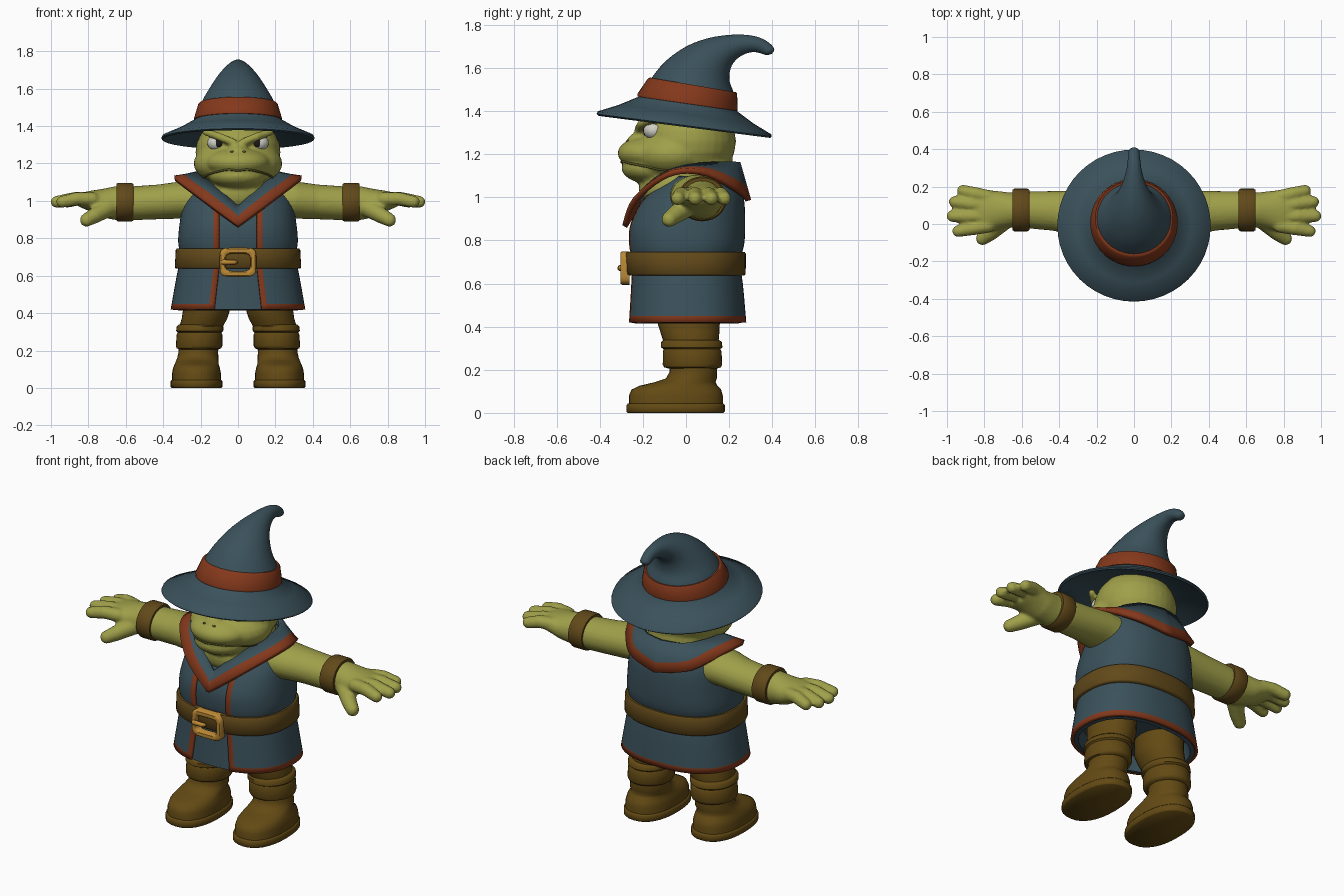
import bpy, bmesh, math
from mathutils import Vector as V
from mathutils.bvhtree import BVHTree

if "Cube" in bpy.data.objects:
    bpy.data.objects.remove(bpy.data.objects["Cube"])

def material(name, r, g, b):
    m = bpy.data.materials.new(name)
    m.diffuse_color = (r, g, b, 1)
    m.use_nodes = True
    m.node_tree.nodes["Principled BSDF"].inputs["Base Color"].default_value = m.diffuse_color
    return m

SKIN = material("olive skin", .35, .35, .068)
BLUE = material("slate blue cloth", .043, .083, .105)
RED = material("rust trim", .23, .04, .011)
BOOT = material("brown boot leather", .125, .068, .007)
LEATHER = material("brown belt leather", .12, .066, .010)
GOLD = material("gold buckle", .5, .25, .035)
WHITE = material("eye white", .62, .62, .56)
DARK = material("dark pupil", .012, .011, .010)
MOUTH = material("dark mouth", .09, .09, .018)

# ---------- helpers ----------
def make(name, parts, mats, rule=None, angle=50):
    """parts: list of (verts, faces); rule(face number) -> material index"""
    vs, fs = [], []
    for v, f in parts:
        fs += [[i + len(vs) for i in q] for q in f]
        vs += v
    me = bpy.data.meshes.new(name)
    me.from_pydata([tuple(v) for v in vs], [], fs)
    for m in mats:
        me.materials.append(m)
    if rule:
        for p in me.polygons:
            p.material_index = rule(p.index)
    bm = bmesh.new()
    bm.from_mesh(me)
    bmesh.ops.recalc_face_normals(bm, faces=bm.faces)
    bm.to_mesh(me)
    bm.free()
    ob = bpy.data.objects.new(name, me)
    bpy.context.collection.objects.link(ob)
    bpy.ops.object.select_all(action='DESELECT')
    ob.select_set(True)
    bpy.context.view_layer.objects.active = ob
    bpy.ops.object.shade_smooth_by_angle(angle=math.radians(angle))
    return ob

def loft(rings, cap=True, wrap=False, closed=True):
    n, m = len(rings[0]), len(rings)
    vs = [p for r in rings for p in r]
    fs = [[i * n + j, i * n + (j + 1) % n, (i + 1) % m * n + (j + 1) % n, (i + 1) % m * n + j]
          for i in range(m if wrap else m - 1) for j in range(n if closed else n - 1)]
    if cap and not wrap:
        fs += [list(range(n)), list(range((m - 1) * n, m * n))]
    return vs, fs

def spow(a, p):
    return math.copysign(abs(a) ** p, a)

def ring(c, u, v, n=32, p=1):
    c, u, v = V(c), V(u), V(v)
    return [c + u * spow(math.cos(2 * math.pi * i / n), p) + v * spow(math.sin(2 * math.pi * i / n), p)
            for i in range(n)]

def flat(z, cx, cy, rx, ry, p=1):
    return ring((cx, cy, z), (rx, 0, 0), (0, ry, 0), 32, p)

def ball(c, r, n=24):
    c = V(c)
    k = [math.pi * (i + .15) / (n / 2 + .3) for i in range(n // 2 + 1)]
    return loft([flat(c.z - r[2] * math.cos(a), c.x, c.y, r[0] * math.sin(a), r[1] * math.sin(a)) for a in k])

def tube(path, radii, n=16):
    """radii: (sideways, vertical) pairs or single numbers"""
    path, rings = [V(p) for p in path], []
    for i, p in enumerate(path):
        t = (path[min(i + 1, len(path) - 1)] - path[max(i - 1, 0)]).normalized()
        s = t.cross(V((0, 0, 1))).normalized()
        a, b = radii[i] if isinstance(radii[i], tuple) else (radii[i], radii[i])
        rings.append(ring(p, s * a, s.cross(t) * b, n))
    return loft(rings)

def limb(path, radii):
    return [tube(path, radii)] + [ball(p, (r, r, r), 16) for p, r in zip(path, radii)]

def smooth(pts, k):
    """Catmull-Rom through points of any size"""
    pts = [V(p) for p in pts]
    q, out = [pts[0]] + pts + [pts[-1]], []
    for i in range(1, len(q) - 2):
        a, b, c, d = q[i - 1:i + 3]
        for j in range(k):
            t = j / k
            out.append((b * 2 + (c - a) * t + (a * 2 - b * 5 + c * 4 - d) * t * t
                        + (b * 3 - a - c * 3 + d) * t ** 3) / 2)
    return out + [pts[-1]]

def modify(ob, kind, **kw):
    m = ob.modifiers.new(kind.title(), kind)
    for k, v in kw.items():
        setattr(m, k, v)

def mirror(ob):
    modify(ob, 'MIRROR', use_mirror_merge=False)

def blob(name, parts, voxel, times):
    ob = make(name, parts, [SKIN])
    modify(ob, 'REMESH', mode='VOXEL', voxel_size=voxel, use_smooth_shade=True)
    modify(ob, 'SMOOTH', factor=.5, iterations=times)
    return ob

# ---------- torso clothing ----------
BODY = smooth([(.42, .36, -.275, .28), (.6, .328, -.262, .264), (.7, .308, -.258, .25),
               (.78, .32, -.272, .27), (.88, .312, -.265, .275), (1, .288, -.2, .268),
               (1.1, .23, -.07, .235)], 4)

def body(th, z, off=0):
    for a, b in zip(BODY, BODY[1:]):
        if z <= b[0] or b is BODY[-1]:
            q = a.lerp(b, max(0, (z - a[0]) / (b[0] - a[0])))
            break
    return V(((q[1] + off) * spow(math.sin(th), .85),
              (q[2] + q[3]) / 2 - ((q[3] - q[2]) / 2 + off) * spow(math.cos(th), .85), z)), q[1] + off

def body_ring(z, off, n=64):
    return [body(2 * math.pi * i / n, z, off)[0] for i in range(n)]

levels = [.42, .45] + [b[0] for b in BODY if b[0] > .46]
under = [body_ring(.5, -.05), body_ring(.42, -.04)]
for r in under[1:]:
    for p in r:
        p.z = .415
make("tunic", [loft(under + [body_ring(z, -.014) for z in levels])], [BLUE])

# open coat with trimmed front edges and hem
rows, cols = [], 60
for z in levels:
    gap = .103 + .025 * max(0, (.64 - z) / .22)
    t = [math.asin((x / body(0, z)[1]) ** (1 / .85)) for x in (gap, gap + .028)]
    ths = [t[0]] + [t[1] + (2 * math.pi - 2 * t[1]) * i / (cols - 3) for i in range(cols - 2)] + [2 * math.pi - t[0]]
    rows.append([body(a, z)[0] for a in ths])
coat = make("coat", [loft(rows, cap=False, closed=False)], [BLUE, RED],
            lambda i: int(i < cols - 1 or i % (cols - 1) in (0, cols - 2)))
modify(coat, 'SOLIDIFY', thickness=.018, offset=-1)

# shawl collar with a trimmed rim
def loop(half):
    h = smooth(half, 5)
    return h + [V((-p.x, p.y, p.z)) for p in h[-2:0:-1]]
inner = loop([(0, -.225, .965), (.1, -.17, 1.055), (.185, -.06, 1.125), (.2, .07, 1.15),
              (.13, .2, 1.16), (0, .24, 1.16)])
outer = loop([(0, -.285, .865), (.17, -.235, .99), (.32, -.085, 1.105), (.325, .07, 1.115),
              (.2, .24, 1.03), (0, .29, .985)])
rim = [o + (i - o).normalized() * .055 for i, o in zip(inner, outer)]
collar = make("collar", [loft([inner, rim, outer], cap=False)], [BLUE, RED],
              lambda i: int(i >= len(inner)))
modify(collar, 'SOLIDIFY', thickness=.026, offset=0)

# belt and buckle
make("belt", [loft([body_ring(z, o) for z, o in
      ((.638, -.01), (.638, .012), (.645, .02), (.738, .02), (.746, .012), (.746, -.01))])], [LEATHER])
make("buckle_frame", [loft([ring((0, y, .672), (rx, 0, 0), (0, 0, rz), 40, .4) for rx, rz, y in
      ((.098, .078, -.262), (.098, .078, -.296), (.092, .072, -.304), (.072, .052, -.304),
       (.066, .046, -.296), (.066, .046, -.262))], wrap=True)], [GOLD])
make("buckle_prong", [tube([(-.085, -.3, .672), (-.08, -.304, .672), (-.015, -.304, .672), (-.008, -.295, .672)],
                           [.01, .014, .012, .008])], [GOLD])

# ---------- head ----------
brows = [limb([(s * .022, -.222, 1.312), (s * .1, -.205, 1.343), (s * .175, -.145, 1.37)], [.02, .022, .02])
         for s in (1, -1)]
head = blob("head", [
    ball((0, .01, 1.26), (.228, .222, .2)), ball((0, -.06, 1.2), (.238, .2, .125)),
    ball((0, -.16, 1.205), (.175, .158, .082)), ball((0, -.15, 1.135), (.155, .15, .075)),
    ball((0, -.2, 1.26), (.06, .075, .045)), ball((0, -.02, 1.04), (.19, .2, .14)),
    ball((0, .05, 1.15), (.185, .17, .15))] + brows[0] + brows[1], .011, 3)
bpy.context.view_layer.update()
tree = BVHTree.FromObject(head, bpy.context.evaluated_depsgraph_get())

def face(x, z):
    hit = tree.ray_cast(V((x, -1, z)), V((0, 1, 0)))[0]
    return hit if hit else V((x, -.2, z))

# mouth, nostrils and eyes sit on the face surface
line = smooth([(-.185, 1.125), (-.15, 1.145), (-.06, 1.167), (0, 1.163), (.06, 1.167), (.15, 1.145), (.185, 1.125)], 4)
make("mouth", [tube([face(p[0], p[1]) for p in line], [.006] * len(line), 8)], [MOUTH])
mirror(make("nostril", [ball(face(.032, 1.262), (.01, .006, .007), 12)], [MOUTH]))
mirror(make("eye", [ball((.112, -.148, 1.31), (.052, .048, .043))], [WHITE]))
mirror(make("pupil", [ball((.103, -.188, 1.311), (.021, .011, .024))], [DARK]))

# ---------- arms ----------
arm = [tube([(.18, .05, 1), (.3, .055, 1.005), (.42, .07, .995), (.55, .075, .988), (.66, .075, .988),
             (.73, .075, .99), (.8, .07, 1.002), (.85, .07, 1.005)],
            [(.13, .105), (.125, .1), (.107, .093), (.1, .091), (.093, .09), (.102, .075), (.115, .052), (.1, .036)], 24)]
for y0, x1, y1 in ((.145, .915, .178), (.095, .958, .118), (.04, .97, .042), (-.01, .94, -.038)):
    arm += limb([(.78, y0, 1.01), ((.78 + x1) / 2, (y0 + y1) / 2, 1.012), (x1, y1, .995)], [.037, .036, .032])
arm += limb([(.69, .02, .965), (.77, -.05, .92), (.81, -.078, .898)], [.05, .042, .036])
mirror(blob("arm", arm, .0095, 3))
mirror(make("wrist_band", [loft([ring((x, .075, .993), (0, r + .01, 0), (0, 0, r)) for x, r in
       ((.56, .08), (.56, .098), (.57, .104), (.64, .104), (.65, .098), (.65, .08))])], [LEATHER]))

# ---------- legs ----------
mirror(make("trouser_leg", [loft([flat(*r) for r in (
    (.52, .165, .012, .125, .145), (.42, .168, .012, .126, .145), (.375, .178, .018, .122, .137),
    (.34, .192, .022, .118, .13), (.3, .2, .028, .105, .115))])], [BOOT]))
mirror(make("boot_cuff", [loft([flat(*r) for r in (
    (.205, .21, .032, .1, .11), (.212, .209, .03, .119, .132), (.225, .208, .03, .124, .138),
    (.285, .206, .029, .122, .136), (.296, .206, .028, .117, .131), (.304, .205, .026, .126, .143),
    (.328, .203, .025, .125, .142), (.338, .203, .025, .115, .13))])], [BOOT]))
mirror(make("boot", [loft([flat(*r) for r in (
    (.03, .222, -.047, .13, .218, .85), (.08, .222, -.047, .13, .218, .88), (.108, .222, -.045, .125, .208, .9),
    (.126, .221, -.035, .118, .18, .95), (.142, .218, -.005, .114, .142), (.16, .215, .025, .11, .118),
    (.19, .212, .034, .106, .11), (.24, .21, .034, .106, .112))])], [BOOT]))
mirror(make("boot_sole", [loft([flat(z, .222, -.048, .138 - d, .228 - d, .85) for z, d in
    ((0, .006), (.006, 0), (.036, 0), (.043, .006))])], [BOOT]))

# ---------- hat: each ring is front y, front z, back y, back z, half width ----------
def hat_ring(q):
    f, b = V((0, q[0], q[1])), V((0, q[2], q[3]))
    return ring((f + b) / 2, (q[4], 0, 0), (b - f) / 2, 48)

brim = [(-.2, 1.432, .215, 1.365, .21), (-.3, 1.405, .3, 1.325, .305), (-.405, 1.378, .39, 1.276, .402),
        (-.415, 1.387, .398, 1.282, .41), (-.41, 1.399, .395, 1.293, .406), (-.31, 1.43, .31, 1.345, .31)]
cone = smooth([(-.218, 1.468, .23, 1.405, .225), (-.163, 1.55, .222, 1.482, .2), (-.095, 1.632, .202, 1.54, .16),
               (0, 1.7, .206, 1.595, .118), (.1, 1.738, .228, 1.634, .083), (.2, 1.754, .262, 1.66, .056),
               (.28, 1.754, .296, 1.672, .041), (.34, 1.742, .32, 1.674, .035), (.385, 1.718, .342, 1.67, .031),
               (.41, 1.688, .362, 1.663, .028), (.398, 1.666, .378, 1.66, .012)], 3)
make("hat", [loft([hat_ring(q) for q in brim + cone])], [BLUE], angle=60)
make("hat_band", [loft([hat_ring(q) for q in (
    (-.2, 1.462, .22, 1.4, .21), (-.225, 1.468, .238, 1.402, .234), (-.226, 1.48, .24, 1.412, .234),
    (-.178, 1.55, .237, 1.482, .213), (-.168, 1.556, .232, 1.488, .207), (-.14, 1.552, .21, 1.485, .19))])], [RED])
